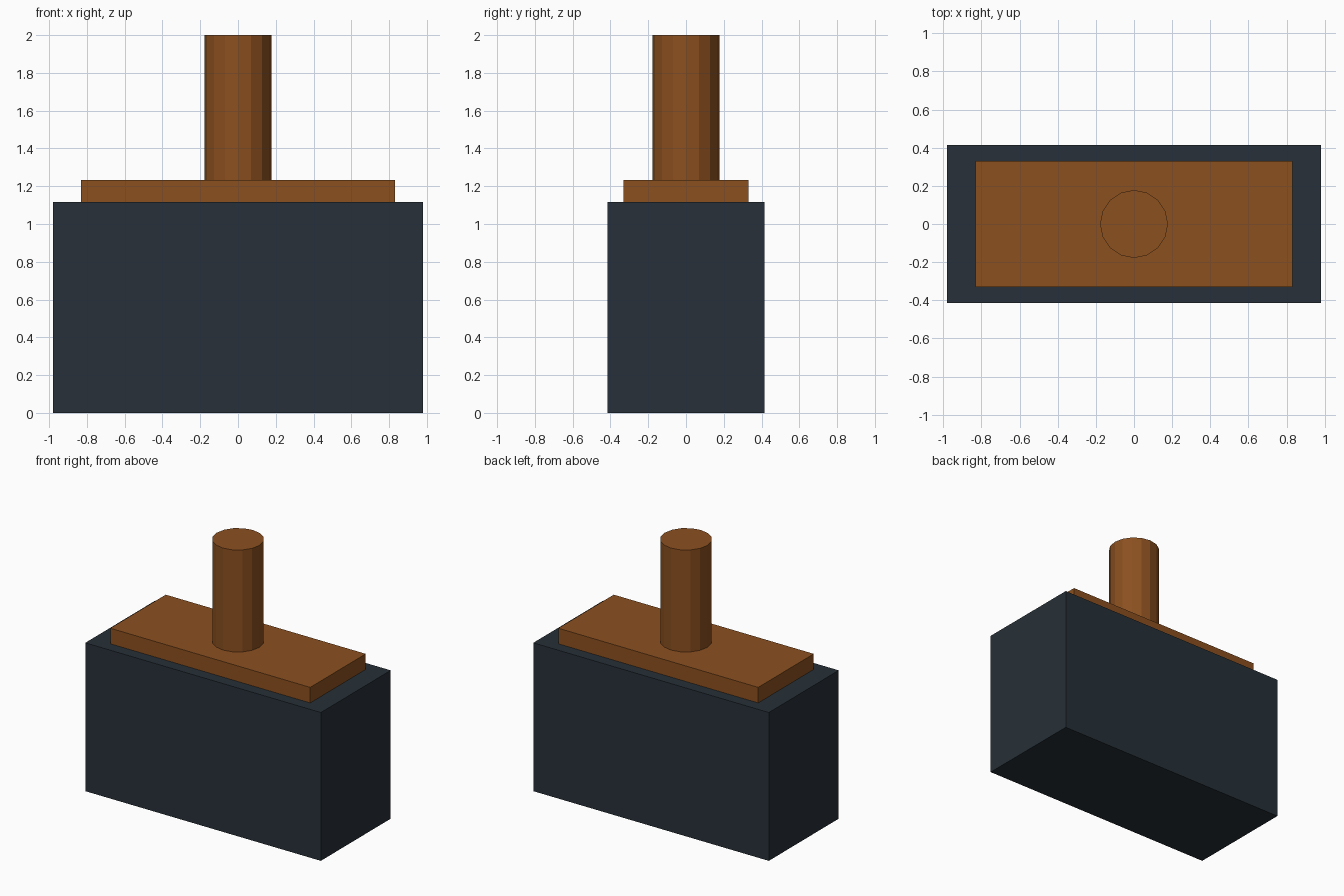
import bpy

if "Cube" in bpy.data.objects:
    bpy.data.objects.remove(bpy.data.objects["Cube"])


def material(name, rgb):
    mat = bpy.data.materials.new(name)
    mat.diffuse_color = (*rgb, 1.0)
    mat.use_nodes = True
    mat.node_tree.nodes["Principled BSDF"].inputs["Base Color"].default_value = mat.diffuse_color
    return mat


def finish(name, mat):
    obj = bpy.context.object
    obj.name = name
    obj.data.materials.append(mat)
    return obj


def box(name, width, depth, z0, z1, mat):
    bpy.ops.mesh.primitive_cube_add(size=1, location=(0, 0, (z0 + z1) / 2))
    bpy.context.object.scale = (width, depth, z1 - z0)
    bpy.ops.object.transform_apply(location=False, rotation=False, scale=True)
    return finish(name, mat)


def post(name, radius, z0, z1, sides, mat):
    bpy.ops.mesh.primitive_cylinder_add(vertices=sides, radius=radius, depth=z1 - z0,
                                        location=(0, 0, (z0 + z1) / 2))
    return finish(name, mat)


slate = material("dark_slate", (0.02, 0.03, 0.04))
wood = material("brown_wood", (0.26, 0.08, 0.014))

# Heavy block, mounting plate and faceted handle
box("block", 1.96, 0.83, 0, 1.116, slate)
box("mounting_plate", 1.664, 0.66, 1.116, 1.233, wood)
post("handle", 0.178, 1.233, 2.0, 16, wood)
